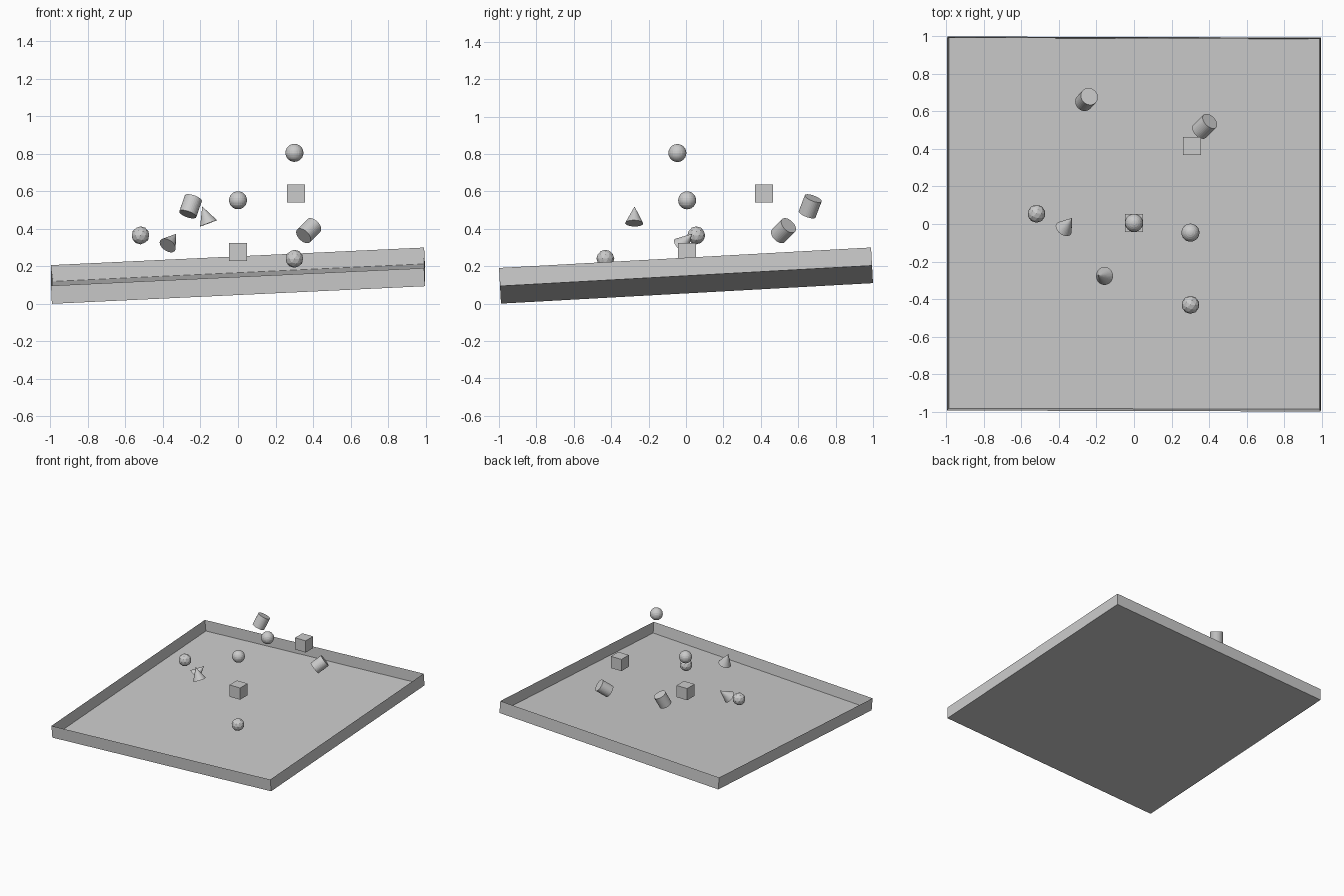
import bpy, bmesh, math
from mathutils import Matrix, Vector

if "Cube" in bpy.data.objects:
    bpy.data.objects.remove(bpy.data.objects["Cube"])

S = 0.096            # common size of the small solids
R = S / 2


def finish(name, bm, matrix=Matrix()):
    bm.transform(matrix)
    mesh = bpy.data.meshes.new(name)
    bm.to_mesh(mesh)
    bm.free()
    ob = bpy.data.objects.new(name, mesh)
    bpy.context.collection.objects.link(ob)
    return ob


def place(loc, axis=(0, 0, 1)):
    turn = Vector((0, 0, 1)).rotation_difference(Vector(axis))
    return Matrix.Translation(loc) @ turn.to_matrix().to_4x4()


# tilted tray: box with an inset top pushed down to form the floor
W, H, T = 1.992, 0.097, 0.01
bm = bmesh.new()
bmesh.ops.create_cube(bm, size=1, matrix=Matrix.Diagonal((W, W, H, 1)))
top = max(bm.faces, key=lambda f: f.calc_center_median().z)
bmesh.ops.inset_region(bm, faces=[top], thickness=T)
bmesh.ops.translate(bm, verts=top.verts, vec=(0, 0, T - H))
bm.transform(Matrix.Rotation(math.radians(3.15), 4, 'X') @
             Matrix.Rotation(math.radians(-2.7), 4, 'Y'))
low = min(v.co.z for v in bm.verts)
finish("tray", bm, Matrix.Translation((0, 0, -low)))

# cubes
for i, loc in enumerate([(0, 0.006, 0.275), (0.309, 0.416, 0.588)]):
    bm = bmesh.new()
    bmesh.ops.create_cube(bm, size=S)
    finish(f"cube_{i + 1}", bm, place(loc))

# faceted balls
for i, loc in enumerate([(0, 0.006, 0.552), (0.301, -0.046, 0.805),
                         (0.301, -0.431, 0.24), (-0.52, 0.055, 0.365)]):
    bm = bmesh.new()
    if i < 2:
        bmesh.ops.create_uvsphere(bm, u_segments=24, v_segments=12, radius=R)
    else:
        bmesh.ops.create_icosphere(bm, subdivisions=2, radius=R)
    finish(f"ball_{i + 1}", bm, place(loc))

# cylinders and cones: name, centre, axis, tip radius
for name, loc, axis, tip in [
        ("cylinder_1", (-0.253, 0.664, 0.52), (0.31, 0.34, 0.89), R),
        ("cylinder_2", (0.377, 0.521, 0.39), (0.58, 0.57, 0.58), R),
        ("cone_1", (-0.174, -0.276, 0.474), (-0.35, 0.02, 0.93), 0),
        ("cone_2", (-0.353, 0.003, 0.342), (0.46, 0.61, 0.65), 0)]:
    bm = bmesh.new()
    bmesh.ops.create_cone(bm, cap_ends=True, segments=32,
                          radius1=R, radius2=tip, depth=S)
    finish(name, bm, place(loc, axis))
